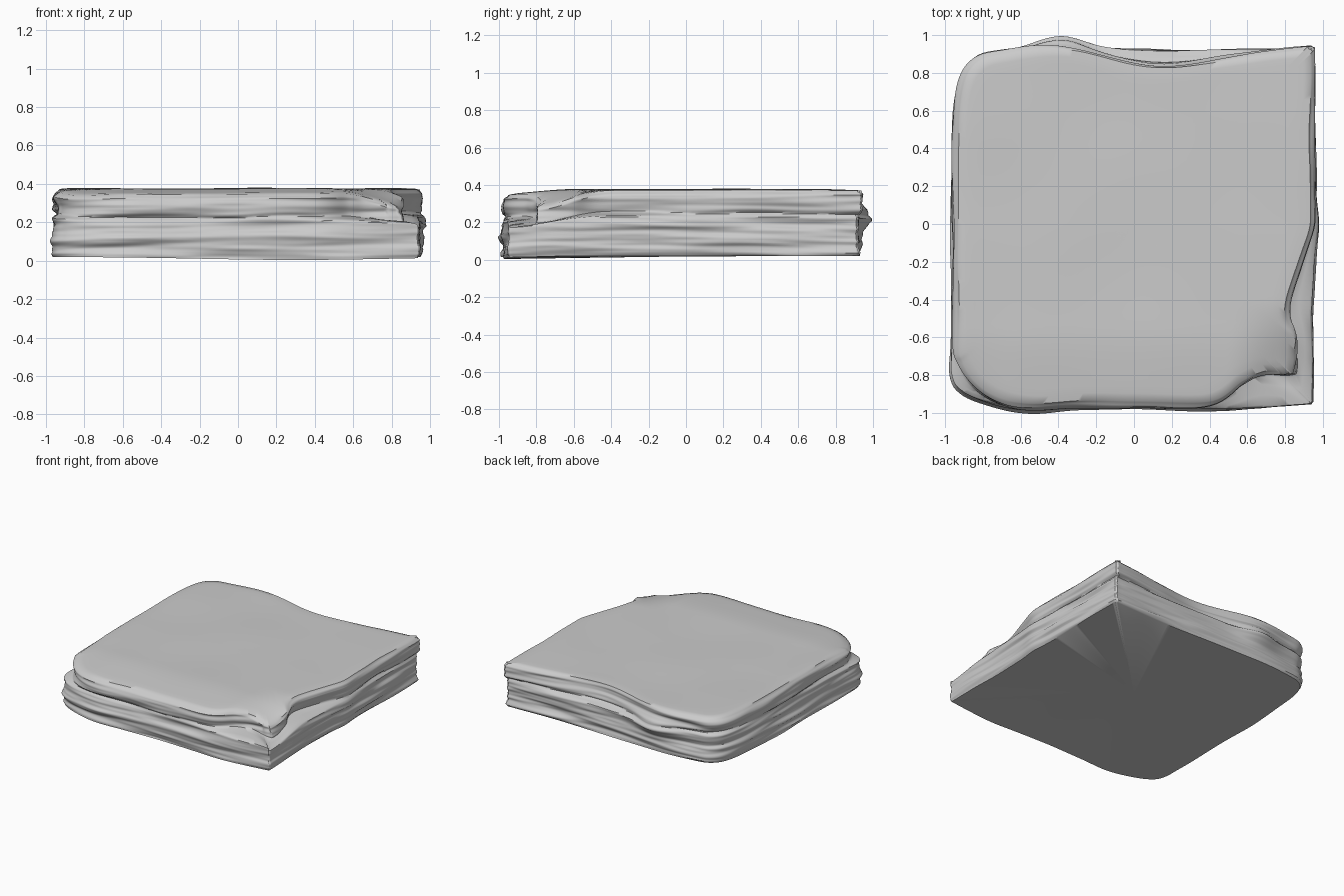
import bpy, bmesh, math
from mathutils import Vector, noise

if "Cube" in bpy.data.objects:
    bpy.data.objects.remove(bpy.data.objects["Cube"])

# Matching outlines, anticlockwise from the front left: lower layers and cap layer
LOWER = [(-.965, -.6), (-.96, -.8), (-.9, -.89), (-.75, -.95), (-.55, -.985), (-.3, -.975), (0, -.97),
         (.4, -.975), (.65, -.965), (.9, -.952), (.94, -.945), (.945, -.9), (.95, -.7), (.945, -.45),
         (.955, 0), (.95, .5), (.945, .86), (.935, .915), (.88, .92), (.5, .915), (.1, .915),
         (-.38, .93), (-.7, .91), (-.84, .87), (-.92, .75), (-.955, .5), (-.96, 0)]
UPPER = [(-.95, -.6), (-.92, -.74), (-.84, -.86), (-.71, -.945), (-.55, -.975), (-.3, -.96), (0, -.965),
         (.4, -.96), (.58, -.85), (.68, -.805), (.83, -.80), (.865, -.77), (.865, -.62), (.82, -.43),
         (.95, 0), (.95, .5), (.955, .88), (.945, .935), (.88, .935), (.5, .89), (.1, .85),
         (-.38, .935), (-.7, .91), (-.84, .87), (-.92, .75), (-.95, .5), (-.96, 0)]
STEPS, LEVELS, RINGS = 14, 44, 24


def smooth_loop(points):
    """Closed Catmull-Rom curve through the points."""
    n, out = len(points), []
    for i in range(n):
        a, b, c, d = (Vector(points[(i + k) % n]) for k in (-1, 0, 1, 2))
        for s in range(STEPS):
            t = s / STEPS
            out.append(0.5 * (2 * b + (c - a) * t + (2 * a - 5 * b + 4 * c - d) * t * t
                              + (3 * b - a - 3 * c + d) * t ** 3))
    return out


def step(a, b, v):
    t = max(0, min(1, (v - a) / (b - a)))
    return t * t * (3 - 2 * t)


def bump(v, centre, width):
    return math.exp(-((v - centre) / width) ** 2)


def top_height(x, y):
    """Worn upper surface, dipping at the front and the broken corner."""
    z = .372 + .007 * noise.noise((x * 1.8, y * 1.8, 3))
    z -= .028 * step(-.55, -1, y)
    z -= .02 * step(-.6, -1, x) * step(-.3, -.9, y)
    return z - .075 * step(.5, .9, x) * step(-.4, -.8, y)


lower, upper = smooth_loop(LOWER), smooth_loop(UPPER)
count = len(lower)
bm = bmesh.new()
loops = []

# Layered sides
for j in range(LEVELS + 1):
    t = j / LEVELS
    loop = []
    for i in range(count):
        lo, up = lower[i], upper[i]
        crack = .64 + .05 * noise.noise((lo.x * 2, lo.y * 2, 7))
        p = lo.lerp(up, step(crack - .04, crack + .04, t))
        out = (lower[(i + 1) % count] - lower[i - 1]).normalized()
        out = Vector((out.y, -out.x))
        base = .02 - .016 * step(-.6, -.95, p.y) * bump(p.x, .3, .7)
        top = top_height(up.x, up.y)
        z = base + (top - base) * t
        warp = z + .02 * noise.noise((p.x * 1.5, p.y * 1.5, 1))
        d = .022 * noise.noise((p.x * 1.6, p.y * 1.6, warp * 22))
        d += .007 * noise.noise((p.x * 3, p.y * 3, warp * 50))
        d -= .014 * bump(t, crack, .03) + .022 * step(.93, 1, t) + .008 * step(.06, 0, t)
        if p.y > .5:
            d += .055 * bump(p.x, -.38, .17) * bump(z, .21, .08)
        if p.x > .5:
            d += .012 * bump(p.y, 0, .1)
        p = p + out * d
        loop.append(bm.verts.new((p.x, p.y, z)))
    loops.append(loop)

# Weathered top, contracting to the middle
rim = [v.co.copy() for v in loops[-1]]
for k in range(1, RINGS):
    s = 1 - k / RINGS
    loop = []
    for i, c in enumerate(rim):
        x, y = c.x * s, c.y * s
        z = top_height(x, y) + .004 * step(0, .06, 1 - s)
        loop.append(bm.verts.new((x, y, z)))
    loops.append(loop)

for a, b in zip(loops, loops[1:]):
    for i in range(count):
        k = (i + 1) % count
        bm.faces.new((a[i], a[k], b[k], b[i]))
centre = bm.verts.new((0, 0, top_height(0, 0) + .004))
under = bm.verts.new((0, 0, .018))
for i in range(count):
    k = (i + 1) % count
    bm.faces.new((loops[-1][i], loops[-1][k], centre))
    bm.faces.new((loops[0][k], loops[0][i], under))
bmesh.ops.recalc_face_normals(bm, faces=bm.faces)

mesh = bpy.data.meshes.new("stone_slab")
bm.to_mesh(mesh)
bm.free()
slab = bpy.data.objects.new("stone_slab", mesh)
bpy.context.collection.objects.link(slab)
bpy.context.view_layer.objects.active = slab
slab.select_set(True)
bpy.ops.object.shade_smooth_by_angle(angle=math.radians(50))
